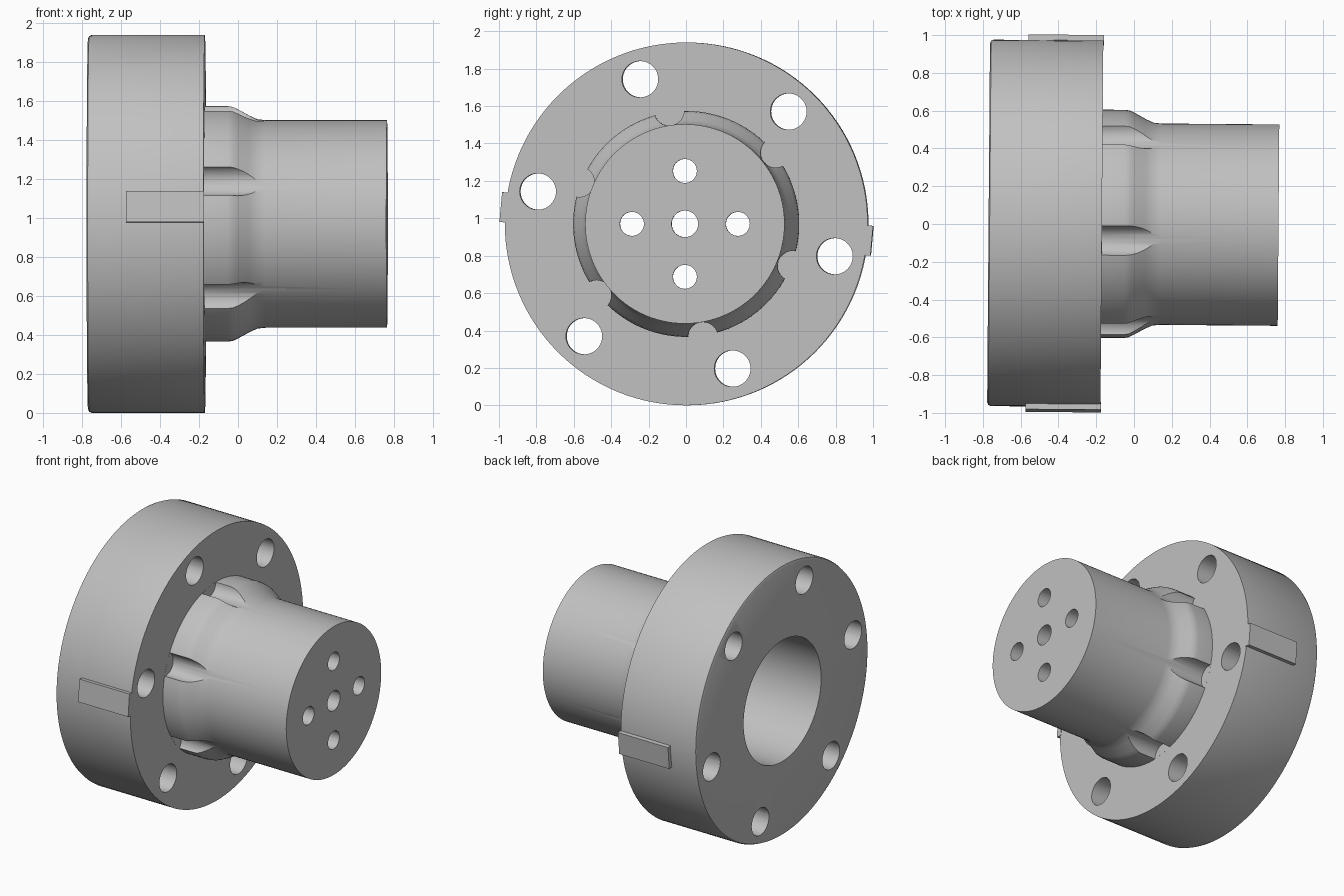
import bpy, bmesh, math
from math import sin, cos, radians, pi
from mathutils import Matrix

cube = bpy.data.objects.get("Cube")
if cube:
    bpy.data.objects.remove(cube, do_unlink=True)

CENTRE_Z = 0.97
# The shaft axis runs along x with a very slight yaw
PLACE = Matrix.Translation((0, 0, CENTRE_Z)) @ Matrix.Rotation(radians(-0.45), 4, 'Z')

steel = bpy.data.materials.new("plain grey")
steel.use_nodes = True
GREY = (0.53, 0.53, 0.53, 1)
steel.diffuse_color = GREY
steel.node_tree.nodes["Principled BSDF"].inputs["Base Color"].default_value = GREY


def make_object(name, bm):
    bmesh.ops.recalc_face_normals(bm, faces=bm.faces)
    mesh = bpy.data.meshes.new(name)
    bm.to_mesh(mesh)
    bm.free()
    mesh.materials.append(steel)
    obj = bpy.data.objects.new(name, mesh)
    bpy.context.collection.objects.link(obj)
    return obj


def lathe(name, profile, steps=128):
    """Spin an (x, radius) profile about the x axis."""
    bm = bmesh.new()
    verts = [bm.verts.new((x, 0, r)) for x, r in profile]
    edges = [bm.edges.new(pair) for pair in zip(verts, verts[1:])]
    bmesh.ops.spin(bm, geom=verts + edges, cent=(0, 0, 0), axis=(1, 0, 0),
                   angle=2 * pi, steps=steps, use_merge=True)
    bmesh.ops.remove_doubles(bm, verts=bm.verts, dist=0.0005)
    return make_object(name, bm)


def add_rod(bm, x0, x1, radius, dist, angle, sides=40):
    """Add a cylinder parallel to the x axis at a polar position."""
    a = radians(angle)
    where = Matrix.Translation(((x0 + x1) / 2, dist * cos(a), dist * sin(a)))
    bmesh.ops.create_cone(bm, cap_ends=True, segments=sides, radius1=radius,
                          radius2=radius, depth=x1 - x0,
                          matrix=where @ Matrix.Rotation(pi / 2, 4, 'Y'))


# Flange, tapered collar and cup-shaped hub in one turned body
FACE, BACK, END = -0.17, -0.77, 0.765
body = lathe("flanged_hub", [
    (0.62, 0), (0.62, 0.435), (BACK, 0.435),
    (BACK, 0.95), (-0.764, 0.964), (-0.75, 0.97), (FACE, 0.97),
    (FACE, 0.604), (-0.05, 0.604), (-0.025, 0.6), (0, 0.588),
    (0.06, 0.555), (0.1, 0.537), (0.14, 0.533), (END, 0.533), (END, 0)])

# Bolt holes, collar notches and end holes
cut = bmesh.new()
for k in range(6):
    add_rod(cut, -1, 0.2, 0.097, 0.812, 47.7 + 60 * k)
    add_rod(cut, FACE + 0.0005, 0.25, 0.08, 0.612, 38.5 + 60 * k)
add_rod(cut, 0.5, 1, 0.071, 0, 0)
for k in range(4):
    add_rod(cut, 0.5, 1, 0.064, 0.283, 90 * k)
cutter = make_object("hole_cutter", cut)
cutter.hide_render = True

holes = body.modifiers.new("holes", 'BOOLEAN')
holes.operation = 'DIFFERENCE'
holes.solver = 'EXACT'
holes.object = cutter
graph = bpy.context.evaluated_depsgraph_get()
body.data = bpy.data.meshes.new_from_object(body.evaluated_get(graph))
body.modifiers.clear()
bpy.data.objects.remove(cutter, do_unlink=True)

# Pair of rectangular pads on opposite sides of the rim
pads = []
for name, angle in (("rear_rim_pad", -5.2), ("front_rim_pad", 174.8)):
    bm = bmesh.new()
    bmesh.ops.create_cube(bm, size=1, matrix=Matrix.Rotation(radians(angle), 4, 'X')
                          @ Matrix.Translation((-0.367, 0.976, 0))
                          @ Matrix.Diagonal((0.4, 0.04, 0.16, 1)))
    pads.append(make_object(name, bm))

for obj in [body] + pads:
    obj.matrix_world = PLACE

bpy.ops.object.select_all(action='DESELECT')
body.select_set(True)
bpy.context.view_layer.objects.active = body
bpy.ops.object.shade_smooth_by_angle(angle=radians(30))
